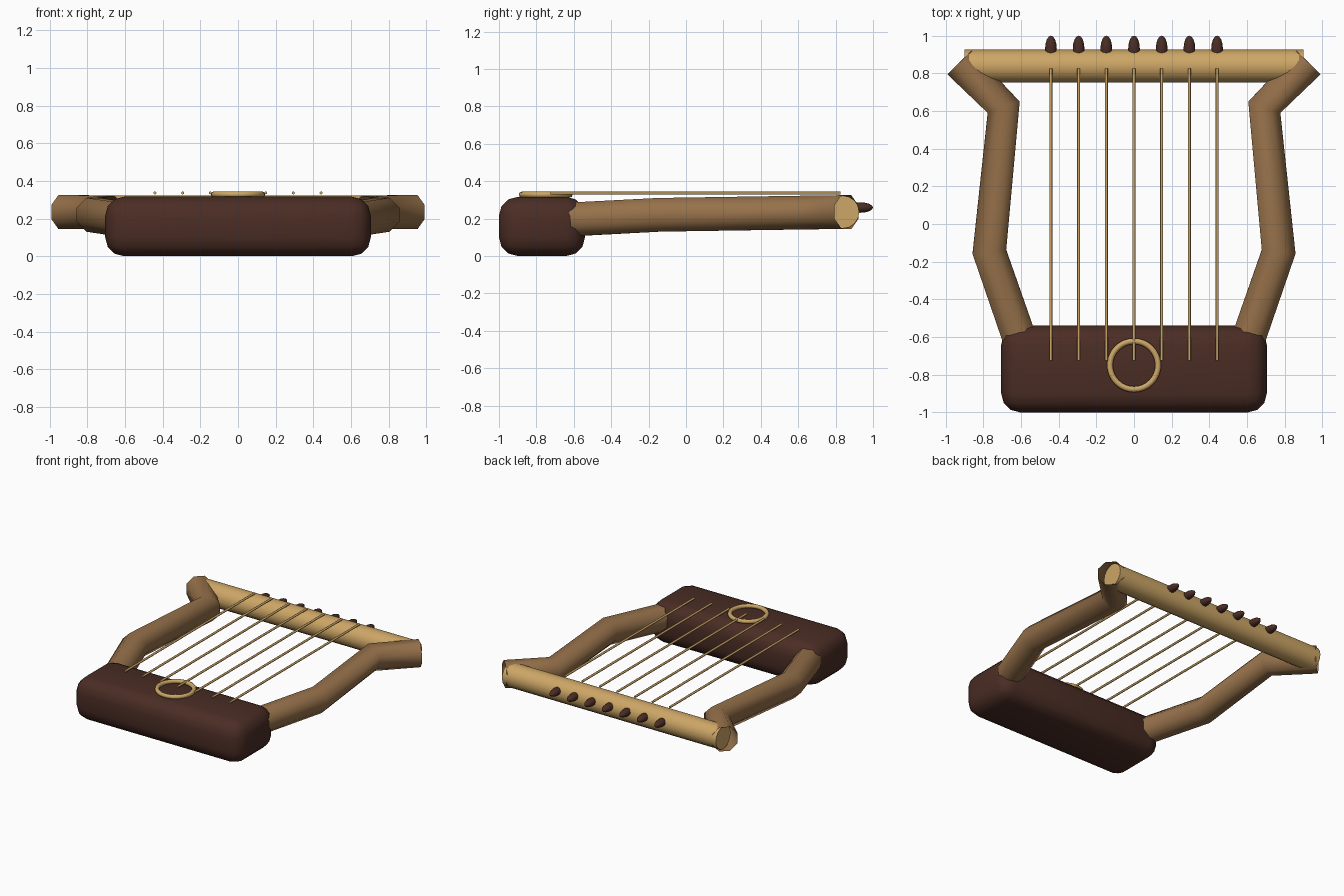
import bpy, bmesh, math
from mathutils import Vector

if "Cube" in bpy.data.objects:
    bpy.data.objects.remove(bpy.data.objects["Cube"])


def material(name, rgb):
    m = bpy.data.materials.new(name)
    m.diffuse_color = (*rgb, 1)
    m.use_nodes = True
    m.node_tree.nodes["Principled BSDF"].inputs["Base Color"].default_value = m.diffuse_color
    return m


DARK = material("dark_wood", (0.069, 0.026, 0.018))
BROWN = material("brown_wood", (0.305, 0.165, 0.069))
TAN = material("tan_wood", (0.610, 0.381, 0.133))


def finish(name, mat, angle=50):
    ob = bpy.context.object
    ob.name = name
    ob.data.materials.append(mat)
    bpy.ops.object.shade_smooth_by_angle(angle=math.radians(angle))
    return ob


def rod(name, mat, radius, length, loc, rot, sides):
    bpy.ops.mesh.primitive_cylinder_add(vertices=sides, radius=radius, depth=length,
                                        location=loc, rotation=rot)
    return finish(name, mat)


# Sound box: rounded block
bpy.ops.mesh.primitive_cube_add(size=1, location=(0, -0.77, 0.158))
box = bpy.context.object
box.scale = (1.41, 0.46, 0.316)
bpy.ops.object.transform_apply(location=False, rotation=False, scale=True)
bevel = box.modifiers.new("rounded_edges", 'BEVEL')
bevel.width = 0.1
bevel.segments = 3
finish("sound_box", DARK, 180)

# Bent arms: open eight-sided tube swept along a path, mirrored to the left
path = [Vector(p) for p in ((0.59, -0.66, 0.193), (0.768, -0.147, 0.22),
                            (0.692, 0.62, 0.232), (0.927, 0.858, 0.235))]
SIDES = 8
radius = 0.09 / math.cos(math.pi / SIDES)
bm = bmesh.new()
rings = []
for i, p in enumerate(path):
    before = (p - path[i - 1]).normalized() if i > 0 else Vector()
    after = (path[i + 1] - p).normalized() if i < len(path) - 1 else Vector()
    along = (before + after).normalized()
    side = along.cross(Vector((0, 0, 1))).normalized()
    up = side.cross(along)
    ring = []
    for k in range(SIDES):
        a = (k + 0.5) * 2 * math.pi / SIDES
        ring.append(bm.verts.new(p + radius * (math.cos(a) * side + math.sin(a) * up)))
    rings.append(ring)
for lower, upper in zip(rings, rings[1:]):
    for k in range(SIDES):
        n = (k + 1) % SIDES
        bm.faces.new((lower[k], upper[k], upper[n], lower[n]))
# Faces must point away from the path
bm.normal_update()
first = bm.faces[:][0]
if first.normal.dot(first.calc_center_median() - (path[0] + path[1]) / 2) < 0:
    bmesh.ops.reverse_faces(bm, faces=bm.faces[:])
mesh = bpy.data.meshes.new("arms")
bm.to_mesh(mesh)
bm.free()
arms = bpy.data.objects.new("arms", mesh)
bpy.context.collection.objects.link(arms)
bpy.ops.object.select_all(action='DESELECT')
arms.select_set(True)
bpy.context.view_layer.objects.active = arms
finish("arms", BROWN, 180)
mirror = arms.modifiers.new("left_arm", 'MIRROR')
mirror.use_mirror_merge = False

# Crossbar
rod("crossbar", TAN, 0.088, 1.8, (0, 0.838, 0.235), (0, math.pi / 2, 0), 16)

# Sound hole ring
bpy.ops.mesh.primitive_torus_add(location=(0, -0.75, 0.328), major_radius=0.128,
                                 minor_radius=0.016, major_segments=32, minor_segments=8)
finish("sound_ring", TAN, 180)

# Strings and tuning pegs
for i in range(7):
    x = (i - 3) * 0.147
    rod(f"string_{i + 1}", TAN, 0.008, 1.55, (x, 0.05, 0.336), (math.pi / 2, 0, 0), 8)
    bpy.ops.mesh.primitive_uv_sphere_add(segments=12, ring_count=8, radius=1,
                                         location=(x, 0.93, 0.259),
                                         rotation=(math.pi / 2, 0, 0))
    bpy.context.object.scale = (0.031, 0.028, 0.07)
    finish(f"tuning_peg_{i + 1}", DARK, 180)
